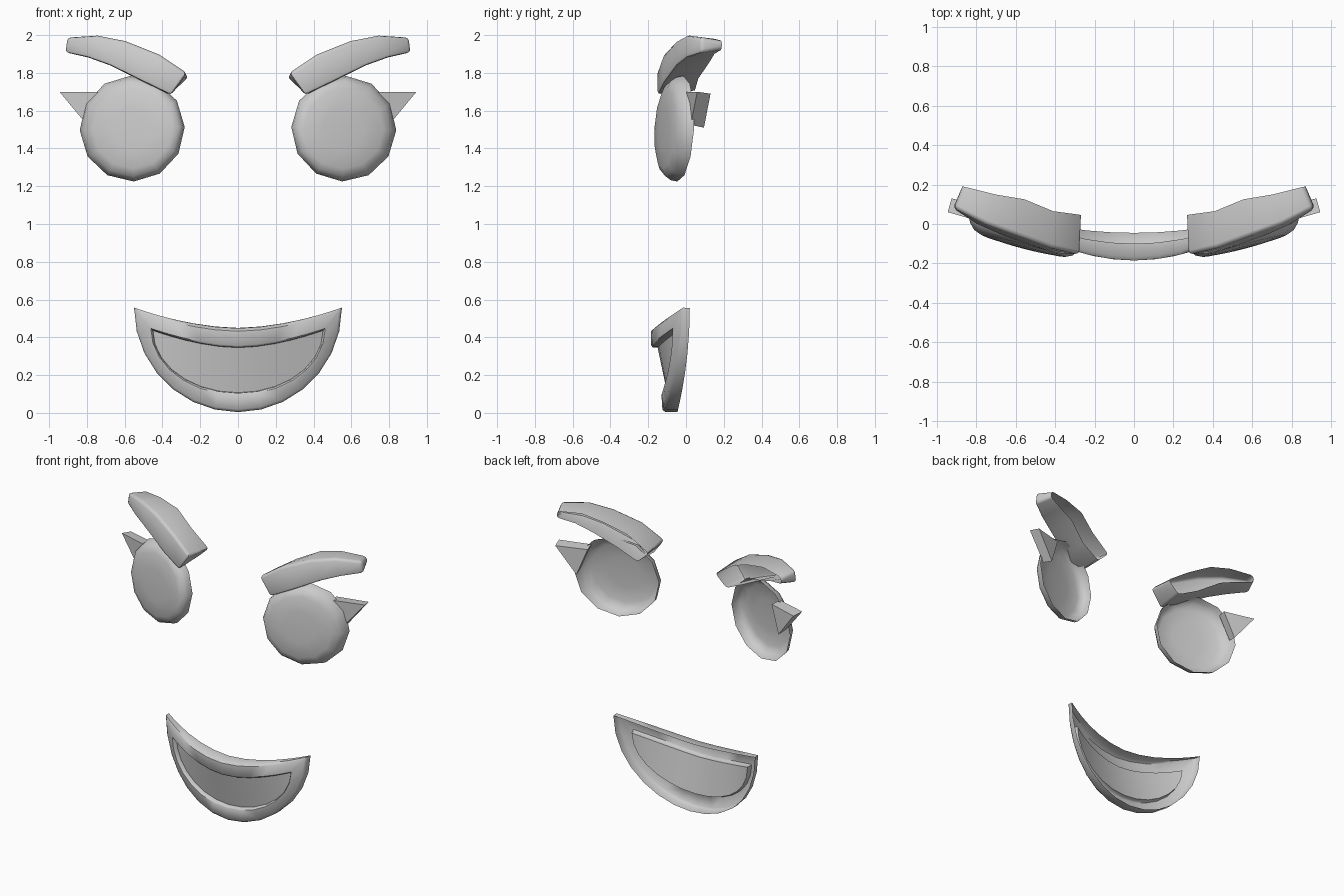
import bpy, bmesh
from math import sin, cos, pi, radians

if "Cube" in bpy.data.objects:
    bpy.data.objects.remove(bpy.data.objects["Cube"])


def finish(name, bm, mirror=True, angle=40):
    """Turn a bmesh into a named, smooth-shaded and optionally mirrored object."""
    bmesh.ops.recalc_face_normals(bm, faces=bm.faces[:])
    me = bpy.data.meshes.new(name)
    bm.to_mesh(me)
    bm.free()
    ob = bpy.data.objects.new(name, me)
    bpy.context.collection.objects.link(ob)
    bpy.ops.object.select_all(action='DESELECT')
    ob.select_set(True)
    bpy.context.view_layer.objects.active = ob
    bpy.ops.object.shade_smooth_by_angle(angle=radians(angle))
    if mirror:
        m = ob.modifiers.new("mirror", 'MIRROR')
        m.use_mirror_merge = False
    return ob


def loft(bm, rows, closed):
    """Skin neighbouring rows of points with quads."""
    vs = [[bm.verts.new(p) for p in r] for r in rows]
    n = len(rows[0])
    for a, b in zip(vs, vs[1:]):
        for i in range(n if closed else n - 1):
            j = (i + 1) % n
            bm.faces.new((a[i], a[j], b[j], b[i]))
    return vs


# Eyes: twelve-sided domed shells, open at the back, turned outwards
bm = bmesh.new()
rings = []
for r, d in ((1, 0), (.975, .035), (.90, .065), (.76, .082), (.4, .09)):
    ring = []
    for k in range(12):
        a = pi / 2 - .03 + k * pi / 6
        dx, dz = .278 * r * cos(a), .28 * r * sin(a)
        ring.append((.56 + dx, -.03 + .26 * dx + .05 * dz - d, 1.505 + dz))
    rings.append(ring)
vs = loft(bm, rings, True)
c = bm.verts.new((.56, -.122, 1.505))
for k in range(12):
    bm.faces.new((vs[-1][k], vs[-1][(k + 1) % 12], c))
finish("eyes", bm, angle=60)

# Lashes: flat triangular wedges behind the outer eye edge
bm = bmesh.new()
front = [(.735, .0, 1.70), (.945, .06, 1.70), (.80, .025, 1.525)]
back = [(.715, .07, 1.695), (.925, .13, 1.69), (.785, .095, 1.51)]
vs = loft(bm, [front, back], True)
bm.faces.new(vs[0])
bm.faces.new(vs[1])
finish("lashes", bm, angle=30)

# Brows: curved bars with rounded front edges, hollow behind
# columns: top x, top z, bottom x, bottom z, front y, back y
sections = [
    (.270, 1.80, .355, 1.68, -.155, .045),
    (.42, 1.90, .50, 1.75, -.12, .065),
    (.60, 1.97, .68, 1.838, -.055, .125),
    (.75, 2.0, .80, 1.88, .0, .15),
    (.91, 1.99, .92, 1.905, .08, .19),
]
bm = bmesh.new()
rows = []
for tx, tz, bx, bz, yf, yb in sections:
    s = .045 if tx > .5 else .01
    rows.append([(bx - s, yb, bz + .02), (bx, yf, bz),
                 (tx, yf, tz), (tx - s, yb, tz - .02)])
vs = loft(bm, rows, False)
bm.faces.new(vs[0])
bm.faces.new(vs[-1])
bmesh.ops.recalc_face_normals(bm, faces=bm.faces[:])
sharp = [e for e in bm.edges
         if len(e.link_faces) == 2 and e.calc_face_angle() > .7]
bmesh.ops.bevel(bm, geom=sharp, offset=.02, segments=2, profile=.5,
                affect='EDGES')
finish("brows", bm, angle=50)

# Mouth: crescent lip with a recessed inner sheet, bowed around the face
N = 14
us = [sin(-pi / 2 + pi * i / N) for i in range(N + 1)]


def crescent(w, corner, top, bottom, depth_top, depth_low, depth_corner):
    """Closed loop: upper edge left to right, lower edge right to left."""
    up, low = [], []
    for u in us:
        q = u * u
        dt = depth_top + (depth_corner - depth_top) * q
        dl = depth_low + (depth_corner - depth_low) * q
        up.append((w * u, -.10 + .12 * q - dt,
                   top + (corner - top) * abs(u) ** 1.75))
        low.append((w * u, -.045 + .065 * q - dl,
                    corner - (corner - bottom) * max(0, 1 - q) ** .5))
    return up + low[-2:0:-1]


bm = bmesh.new()
vs = loft(bm, [
    crescent(.55, .555, .45, .005, 0, 0, 0),
    crescent(.55, .557, .448, .004, .065, .065, .035),
    crescent(.535, .538, .432, .018, .085, .08, .05),
    crescent(.462, .448, .357, .095, .085, .085, .09),
    crescent(.455, .44, .346, .104, .075, .078, .082),
    crescent(.45, .436, .345, .107, .05, .055, .06),
], True)
inner = vs[-1]
n = len(inner)
for i in range(N):
    quad = [inner[i], inner[i + 1], inner[(n - i - 1) % n], inner[(n - i) % n]]
    bm.faces.new(list(dict.fromkeys(quad)))
finish("mouth", bm, mirror=False, angle=45)
